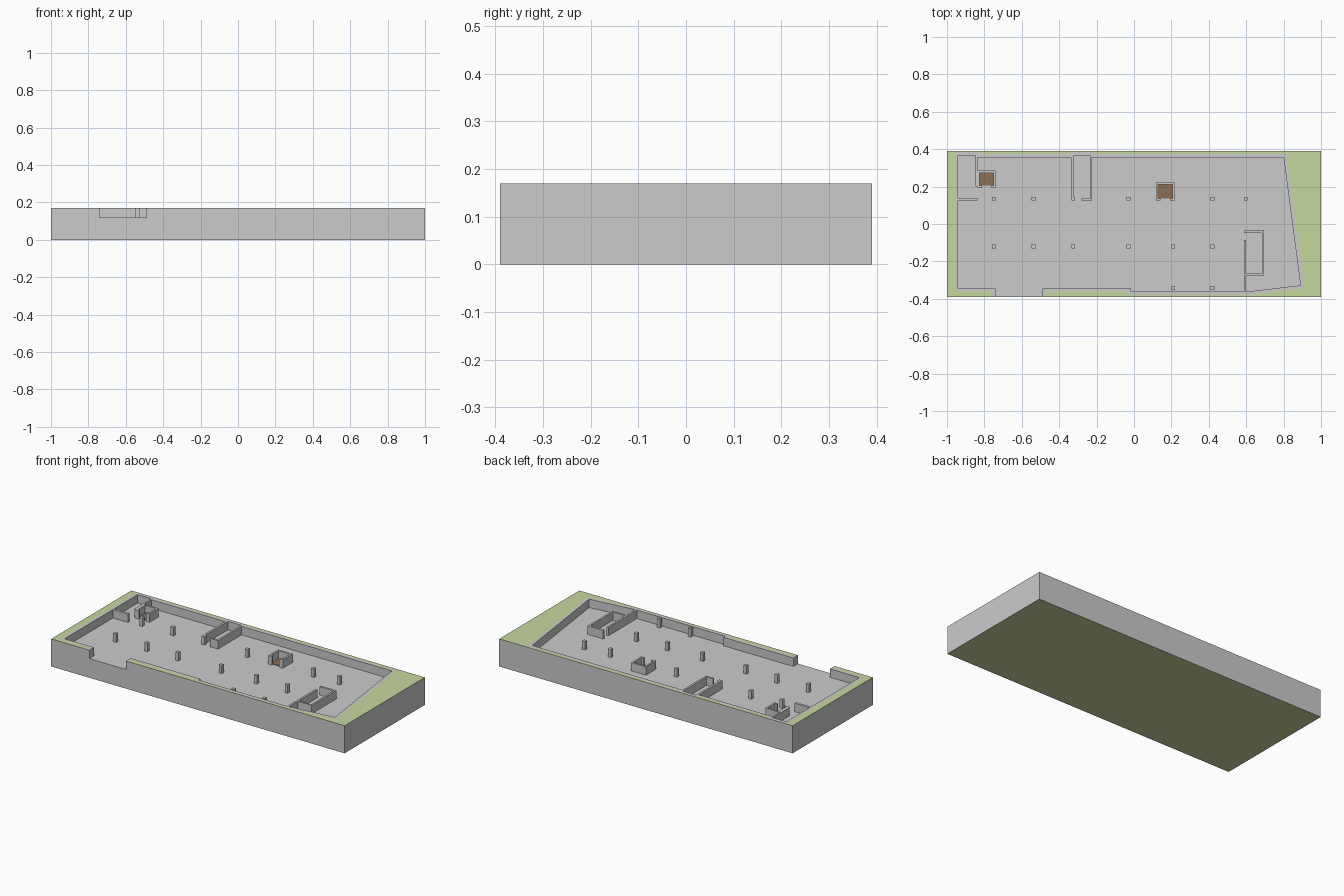
import bpy, bmesh

if "Cube" in bpy.data.objects:
    bpy.data.objects.remove(bpy.data.objects["Cube"])

FLOOR, TOP = 0.118, 0.17


def material(name, rgb):
    m = bpy.data.materials.new(name)
    m.diffuse_color = (*rgb, 1)
    m.use_nodes = True
    m.node_tree.nodes["Principled BSDF"].inputs["Base Color"].default_value = m.diffuse_color
    return m


concrete = material("concrete", (0.8, 0.8, 0.8))
grass = material("grass", (0.56, 0.68, 0.34))
brown = material("brown", (0.27, 0.157, 0.09))


def prism(name, outline, z0, z1, mats=(), cap=0):
    """Extrude an outline upwards; faces pointing along cap get the second material."""
    bm = bmesh.new()
    face = bm.faces.new([bm.verts.new((x, y, z0)) for x, y in outline])
    up = bmesh.ops.extrude_face_region(bm, geom=[face])["geom"]
    bmesh.ops.translate(bm, vec=(0, 0, z1 - z0),
                        verts=[v for v in up if isinstance(v, bmesh.types.BMVert)])
    bmesh.ops.recalc_face_normals(bm, faces=bm.faces)
    bm.normal_update()
    for f in bm.faces:
        if cap and f.normal.z * cap > 0.9:
            f.material_index = 1
    me = bpy.data.meshes.new(name)
    bm.to_mesh(me)
    bm.free()
    for m in mats:
        me.materials.append(m)
    ob = bpy.data.objects.new(name, me)
    bpy.context.collection.objects.link(ob)
    return ob


def block(name, x0, x1, y0, y1, z0=FLOOR, z1=TOP, mats=(), cap=0):
    return prism(name, [(x0, y0), (x1, y0), (x1, y1), (x0, y1)], z0, z1, mats, cap)


# Base slab: floor on top, green underside
block("base_slab", -1, 1, -0.39, 0.39, 0, FLOOR, (concrete, grass), -1)

# Retaining wall: inner and outer outlines, both open at the front gate
inner = [(-0.74, -0.39), (-0.74, -0.345), (-0.94, -0.345), (-0.94, 0.366),
         (-0.84, 0.366), (-0.84, 0.355), (-0.325, 0.355), (-0.325, 0.366),
         (-0.23, 0.366), (-0.23, 0.355), (0.80, 0.355), (0.89, -0.328),
         (0.60, -0.362), (-0.015, -0.362), (-0.015, -0.345), (-0.49, -0.345),
         (-0.49, -0.39)]
outer = [(-0.757, -0.39), (-0.757, -0.362), (-0.957, -0.362), (-0.957, 0.384),
         (-0.823, 0.384), (-0.823, 0.373), (-0.342, 0.373), (-0.342, 0.384),
         (-0.213, 0.384), (-0.213, 0.373), (0.815, 0.373), (0.91, -0.343),
         (0.60, -0.38), (-0.032, -0.38), (-0.032, -0.362), (-0.473, -0.362),
         (-0.473, -0.39)]
prism("retaining_wall", inner + outer[::-1], FLOOR, TOP)

# Earth surrounding the wall, grass on top
site = [(1, -0.39), (1, 0.39), (-1, 0.39), (-1, -0.39)]
prism("surrounding_earth", outer + site, FLOOR, TOP, (concrete, grass), 1)

# Free-standing columns
C = 0.01
rows = {0.135: (-0.75, -0.537, -0.325, -0.03, 0.42, 0.597),
        -0.12: (-0.75, -0.537, -0.325, -0.03, 0.21, 0.42),
        -0.342: (0.21, 0.42)}
for y, xs in rows.items():
    for x in xs:
        block("column", x - C, x + C, y - C, y + C)

# Corner stair room
block("corner_room_side_wall", -0.847, -0.837, 0.20, 0.366)
block("corner_room_front_wall", -0.94, -0.837, 0.125, 0.14)

# Middle stair room
block("stair_left_wall", -0.336, -0.324, 0.145, 0.366)
block("stair_right_wall", -0.236, -0.224, 0.125, 0.366)
block("stair_front_wall", -0.28, -0.236, 0.125, 0.137)

# Right-hand room
block("side_room_back_wall", 0.588, 0.695, -0.047, -0.034)
block("side_room_right_wall", 0.684, 0.695, -0.265, -0.047)
block("side_room_front_wall", 0.60, 0.695, -0.275, -0.265)
block("side_room_left_wall", 0.588, 0.60, -0.362, -0.085)


# Lift shafts: three walls, two front stubs and a brown floor
def lift_shaft(x0, x1, y0, y1, t=0.011):
    block("shaft_left_wall", x0, x0 + t, y0, y1)
    block("shaft_right_wall", x1 - t, x1, y0, y1)
    block("shaft_back_wall", x0 + t, x1 - t, y1 - t, y1)
    block("shaft_front_stub", x0 + t, x0 + 0.025, y0, y0 + t)
    block("shaft_front_stub", x1 - 0.025, x1 - t, y0, y0 + t)
    block("shaft_floor", x0 + t, x1 - t, y0 + t, y1 - t, FLOOR, FLOOR + 0.003, (brown,))


lift_shaft(-0.837, -0.74, 0.195, 0.285)
lift_shaft(0.118, 0.218, 0.125, 0.222)
